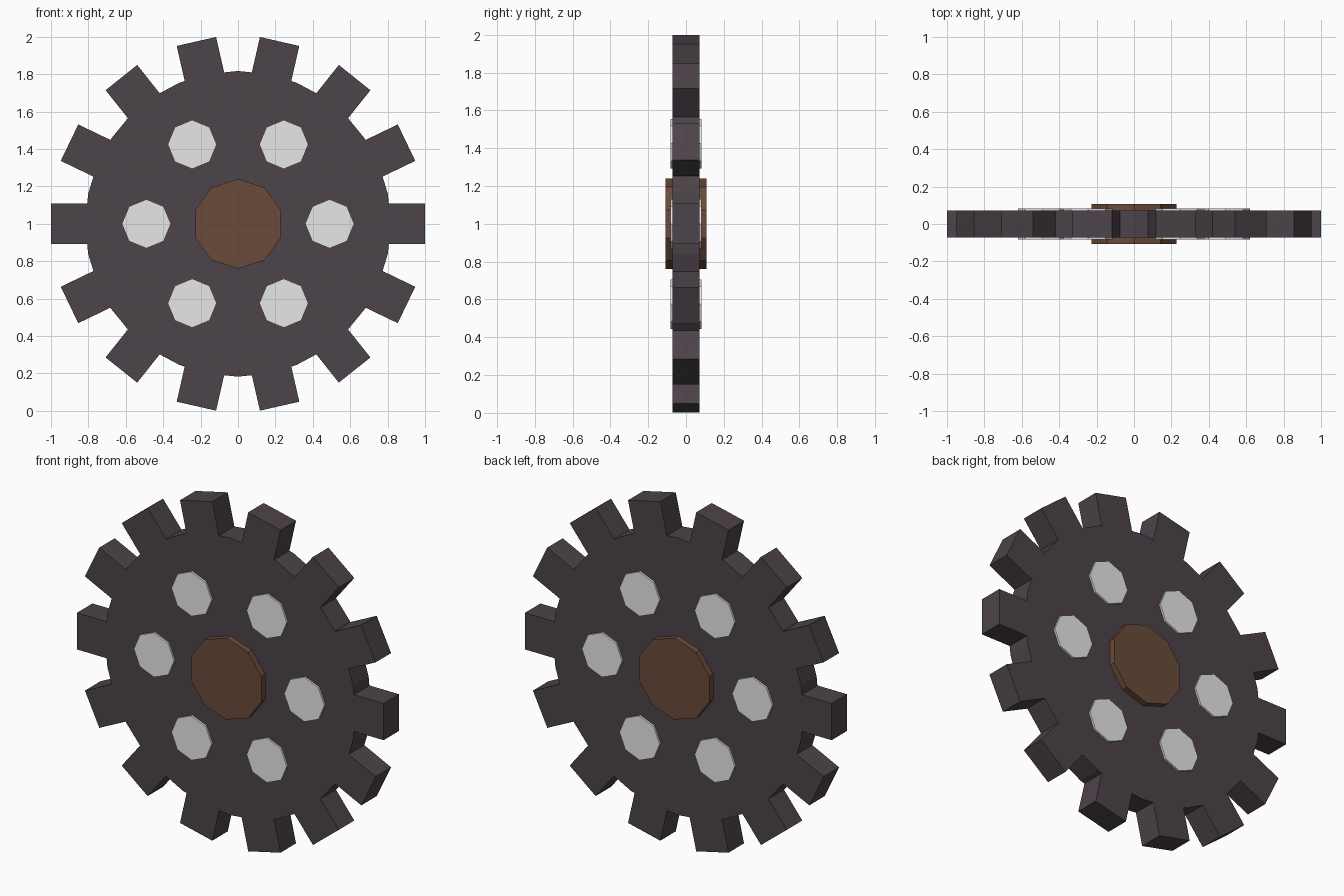
import bpy
import bmesh
from math import cos, sin, pi, radians
from mathutils import Matrix, Vector

old = bpy.data.objects.get("Cube")
if old:
    bpy.data.objects.remove(old, do_unlink=True)

CENTRE = Vector((0, 0, 1.0))
TEETH = 14
BOLTS = 6


def material(name, colour):
    mat = bpy.data.materials.new(name)
    mat.use_nodes = True
    mat.diffuse_color = (*colour, 1)
    bsdf = mat.node_tree.nodes["Principled BSDF"]
    bsdf.inputs["Base Color"].default_value = (*colour, 1)
    bsdf.inputs["Roughness"].default_value = 0.8
    return mat


def finish(name, bm, mat):
    mesh = bpy.data.meshes.new(name)
    bmesh.ops.recalc_face_normals(bm, faces=bm.faces)
    bm.to_mesh(mesh)
    bm.free()
    mesh.materials.append(mat)
    obj = bpy.data.objects.new(name, mesh)
    bpy.context.collection.objects.link(obj)
    return obj


def add_disc(bm, centre, radius, half_depth, sides):
    """Prism along y with one corner pointing straight up."""
    ring = [centre + Vector((radius * sin(2 * pi * i / sides), -half_depth,
                             radius * cos(2 * pi * i / sides))) for i in range(sides)]
    face = bm.faces.new([bm.verts.new(p) for p in ring])
    out = bmesh.ops.extrude_face_region(bm, geom=[face], use_keep_orig=True)
    moved = [v for v in out["geom"] if isinstance(v, bmesh.types.BMVert)]
    bmesh.ops.translate(bm, verts=moved, vec=(0, 2 * half_depth, 0))


iron = material("dark iron", (0.072, 0.056, 0.067))
wood = material("brown hub", (0.144, 0.069, 0.042))
steel = material("pale steel", (0.8, 0.8, 0.8))

# Wheel disc
bm = bmesh.new()
add_disc(bm, CENTRE, 0.817, 0.072, 32)
finish("wheel_disc", bm, iron)

# Square teeth around the rim
bm = bmesh.new()
inner, outer = 0.74, 1.0
for i in range(TEETH):
    place = (Matrix.Translation(CENTRE) @ Matrix.Rotation(2 * pi * i / TEETH, 4, 'Y')
             @ Matrix.Translation(((inner + outer) / 2, 0, 0))
             @ Matrix.Diagonal((outer - inner, 0.144, 0.216, 1)))
    bmesh.ops.create_cube(bm, size=1, matrix=place)
finish("teeth", bm, iron)

# Ten-sided hub through the middle
bm = bmesh.new()
add_disc(bm, CENTRE, 0.24, 0.108, 10)
finish("hub", bm, wood)

# Ring of octagonal bolts through the disc
bm = bmesh.new()
for i in range(BOLTS):
    a = radians(60 * i)
    add_disc(bm, CENTRE + Vector((0.49 * cos(a), 0, 0.49 * sin(a))), 0.131, 0.083, 8)
finish("bolts", bm, steel)
